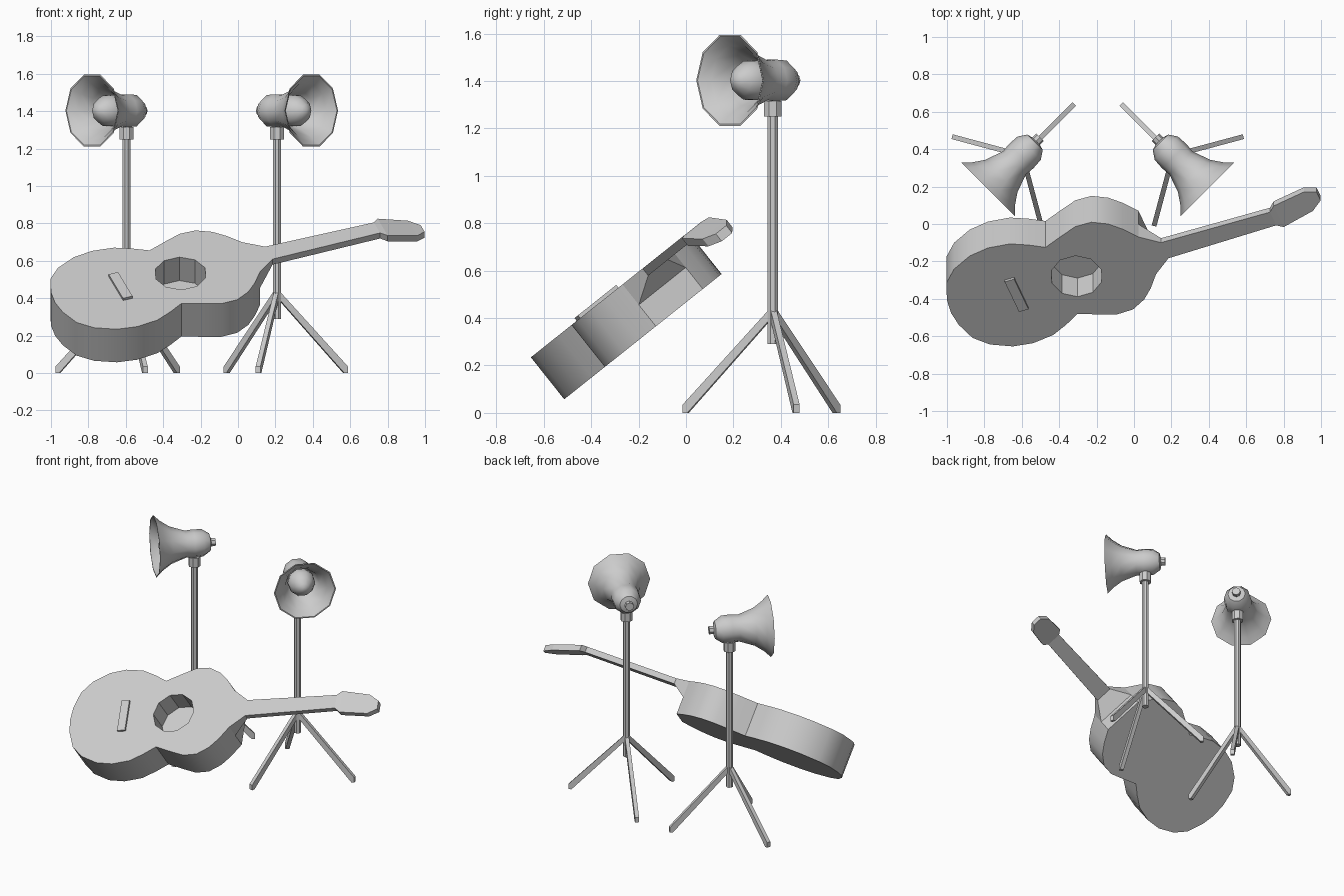
import bpy, bmesh
from math import radians, cos, sin, pi
from mathutils import Matrix, Vector

if "Cube" in bpy.data.objects:
    bpy.data.objects.remove(bpy.data.objects["Cube"])


def make(name, verts, faces, mat=None, smooth=None):
    bm = bmesh.new()
    vs = [bm.verts.new(v) for v in verts]
    for f in faces:
        bm.faces.new([vs[i] for i in f])
    if mat:
        bm.transform(mat)
    bmesh.ops.recalc_face_normals(bm, faces=bm.faces)
    me = bpy.data.meshes.new(name)
    bm.to_mesh(me)
    bm.free()
    ob = bpy.data.objects.new(name, me)
    bpy.context.collection.objects.link(ob)
    if smooth:
        bpy.ops.object.select_all(action='DESELECT')
        ob.select_set(True)
        bpy.context.view_layer.objects.active = ob
        bpy.ops.object.shade_smooth_by_angle(angle=radians(smooth))
    return ob


def loft(name, rings, mat=None, smooth=None, loop=False):
    """Skin equal rings of points; cap the ends or close into a loop."""
    n, m = len(rings[0]), len(rings)
    faces = []
    for r in range(m if loop else m - 1):
        s = (r + 1) % m
        for i in range(n):
            j = (i + 1) % n
            faces.append((r * n + i, r * n + j, s * n + j, s * n + i))
    if not loop:
        faces += [tuple(range(n)), tuple(range((m - 1) * n, m * n))]
    return make(name, [p for ring in rings for p in ring], faces, mat, smooth)


def circle(r, z, n, off=0.0):
    return [(r * cos(2 * pi * i / n + off), r * sin(2 * pi * i / n + off), z) for i in range(n)]


def lathe(name, prof, n, mat, smooth=None, loop=False, off=0.0):
    return loft(name, [circle(r, z, n, off) for z, r in prof], mat, smooth, loop)


# ---- Guitar: local x along the neck, y across, z out of the soundboard
G = (Matrix.Translation((-0.388, -0.303, 0.514))
     @ Matrix.Rotation(radians(38.5), 4, 'X') @ Matrix.Rotation(radians(20.5), 4, 'Z'))

# body outline, one half then mirrored
half = [(-.62, .09), (-.582, .2), (-.51, .275), (-.40, .33), (-.29, .347), (-.17, .332),
        (-.08, .29), (0, .243), (.11, .287), (.2, .32), (.29, .318), (.37, .275),
        (.43, .215), (.49, .135)]
outline = [(-.63, 0)] + half + [(a, -b) for a, b in reversed(half)]
body = loft("guitar_body", [[(a, b, z) for a, b in outline] for z in (-.226, 0)], G, 35)

# sound hole recess
cutter = lathe("sound_hole_cutter", [(-.16, .14), (.1, .14)], 10,
               G @ Matrix.Translation((.086, 0, 0)))
mod = body.modifiers.new("sound_hole", 'BOOLEAN')
mod.operation = 'DIFFERENCE'
mod.solver = 'EXACT'
mod.object = cutter
bpy.context.view_layer.objects.active = body
bpy.ops.object.modifier_apply(modifier=mod.name)
cutter.hide_render = True
bpy.data.objects.remove(cutter)

# heel, neck and tilted headstock: (along, half width, top, bottom)
sections = [(.49, .135, 0, -.11), (.59, .057, 0, -.038), (1.208, .048, 0, -.038),
            (1.24, .077, -.005, -.045), (1.41, .069, -.06, -.10), (1.468, .03, -.078, -.118)]
loft("guitar_neck", [[(a, -w, t), (a, w, t), (a, w, b), (a, -w, b)]
                     for a, w, t, b in sections], G)

# bridge
loft("bridge", [[(-.283, -.11, z), (-.229, -.11, z), (-.229, .11, z), (-.283, .11, z)]
                for z in (-.005, .015)], G)

# ---- Two lamps on tripods, mirrored about x = -0.194
for side, tag in ((-1, "left"), (1, "right")):
    base = Matrix.Translation((-.194 + side * .402, .366, 0))
    flip = Matrix.Diagonal((-side, 1, 1, 1))
    P = base @ flip

    # pole and collar
    lathe(tag + "_pole", [(.29, .023), (1.25, .023)], 8, P, off=pi / 8)
    lathe(tag + "_collar", [(1.25, .04), (1.315, .04)], 8, P, off=pi / 8)
    lathe(tag + "_swivel", [(1.31, .03), (1.36, .03)], 8, P, off=pi / 8)

    # tripod legs
    for k, ang in enumerate((45, 165, 285)):
        R = P @ Matrix.Rotation(radians(ang), 4, 'Z')
        loft(f"{tag}_leg_{k + 1}",
             [[(0, w, .45), (.39, w, .035), (.39, w, 0), (.37, w, 0), (0, w, .405)]
              for w in (-.013, .013)], R)

    # lamp head: local z runs from the mouth back along the axis
    axis = Vector((1, 1, 0)).normalized()
    rot = Matrix((Vector((-axis.y, axis.x, 0)), Vector((0, 0, 1)), axis)).transposed().to_4x4()
    H = P @ Matrix.Translation((-.184, -.18, 1.403)) @ rot
    lathe(tag + "_shade",
          [(0, .202), (.04, .163), (.1, .122), (.2, .087), (.25, .092), (.31, .088),
           (.355, .058), (.365, .02), (.2, .02), (.19, .08), (.1, .112), (.04, .153), (0, .194)],
          10, H, 42, loop=True)
    lathe(tag + "_bulb",
          [(.025, .012), (.035, .035), (.065, .065), (.105, .085), (.14, .088), (.21, .07)],
          10, H, 42)
    lathe(tag + "_knob", [(.34, .028), (.392, .028)], 8, H)
